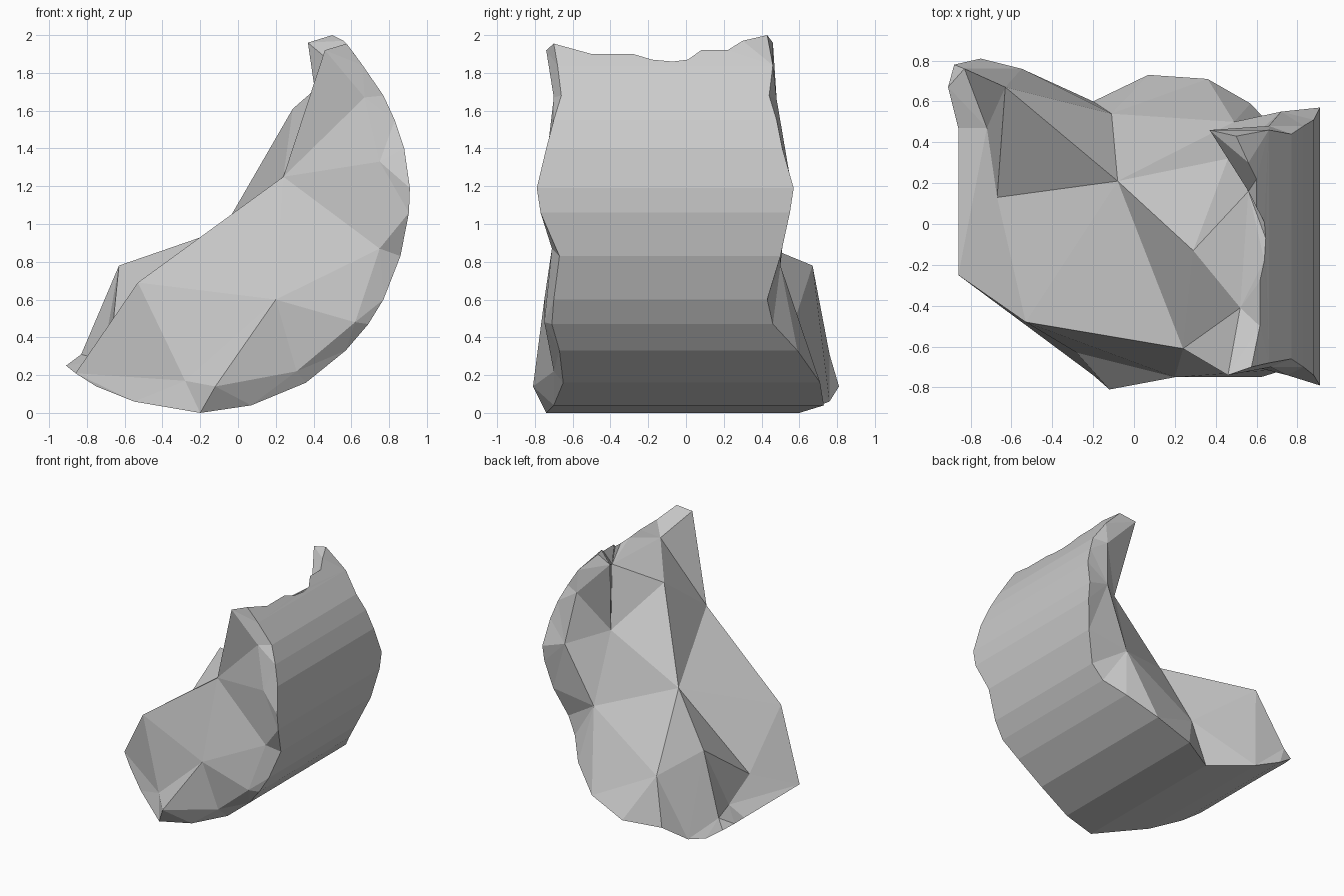
import bpy, bmesh
from mathutils import Vector

if "Cube" in bpy.data.objects:
    bpy.data.objects.remove(bpy.data.objects["Cube"])

bm = bmesh.new()
cache = {}


def vert(p):
    if p not in cache:
        cache[p] = bm.verts.new(p)
    return cache[p]


def face(*pts):
    pts = list(dict.fromkeys(pts))
    if len(pts) > 2:
        vs = [vert(p) for p in pts]
        if not bm.faces.get(vs):
            bm.faces.new(vs)


def stitch(a, b):
    """Join two point chains with triangles, taking the shorter diagonal."""
    i = j = 0
    dist = lambda p, q: (Vector(p) - Vector(q)).length
    while i < len(a) - 1 or j < len(b) - 1:
        da = dist(a[i + 1], b[j]) if i < len(a) - 1 else 1e9
        db = dist(a[i], b[j + 1]) if j < len(b) - 1 else 1e9
        if da <= db:
            face(a[i], b[j], a[i + 1])
            i += 1
        else:
            face(a[i], b[j], b[j + 1])
            j += 1


# Curved outer wall: x, z, front y, back y from the top to the low left end
rows = [(.66, 1.84, -.68, .46), (.77, 1.68, -.66, .44), (.83, 1.55, -.70, .48),
        (.88, 1.40, -.74, .51), (.91, 1.19, -.79, .57), (.905, 1.06, -.77, .55),
        (.86, .83, -.67, .50), (.77, .60, -.70, .43), (.69, .47, -.71, .46),
        (.57, .33, -.67, .59), (.36, .16, -.65, .71), (.07, .04, -.70, .73),
        (-.20, 0, -.74, .60), (-.55, .06, -.48, .76), (-.75, .14, -.33, .81)]
front = [(x, f, z) for x, z, f, b in rows]
back = [(x, b, z) for x, z, f, b in rows]

# Broken edges at both ends of the wall
top_edge = [(.575, -.70, 1.955), (.616, -.50, 1.90), (.616, -.28, 1.90),
            (.638, -.18, 1.87), (.645, -.07, 1.86), (.638, .01, 1.87), (.60, .08, 1.92),
            (.60, .22, 1.92), (.56, .30, 1.97), (.50, .43, 2.0)]
low_edge = [(-.86, -.25, .21), (-.86, .47, .21), (-.91, .67, .25), (-.88, .78, .23)]
stitch(top_edge, [front[0], back[0]])
for k in range(len(rows) - 1):
    face(front[k], front[k + 1], back[k + 1], back[k])
stitch(low_edge, [front[-1], back[-1]])
front = [top_edge[0]] + front + [low_edge[0]]
back = [top_edge[-1]] + back + [low_edge[-1]]

# Key points on the broken sides
tip_f, tip_b = (.46, -.74, 1.92), (.37, .46, 1.96)
shoulder, belly, knee = (.24, -.61, 1.25), (.20, -.75, .60), (-.53, -.48, .69)
crest, step, hub = (.52, -.41, 1.81), (.29, -.13, 1.61), (-.08, .21, .97)
rim, hollow, notch = (.56, .16, 1.80), (.46, .32, 1.345), (-.11, .54, .38)
dip, shelf = (-.67, .13, .39), (-.72, .47, .28)
flank, horn, heel = (.49, .50, .78), (-.63, .67, .78), (-.83, .76, .31)

# Front break
chips = [tip_f, (.67, -.70, 1.67), (.75, -.74, 1.33), (.75, -.71, .87),
         (.62, -.75, .48), (.31, -.70, .22), (-.12, -.81, .14),
         (-.28, -.63, .17), low_edge[0]]
stitch(front, chips)
stitch(chips, [tip_f, shoulder, belly, knee, low_edge[0]])
face(shoulder, belly, knee)

# Inner break
stitch([tip_f, shoulder, knee, low_edge[0]], [crest, step, hub, dip, shelf])
stitch(top_edge, [tip_f, crest, rim, tip_b])
face(crest, step, rim)
face(step, hollow, rim)
face(rim, hollow, tip_b)
face(step, hub, hollow)
stitch([hub], [hollow, flank, notch, horn])
stitch([hub, dip, shelf], [horn, heel])
stitch(low_edge, [low_edge[0], shelf, heel])

# Back break
spurs = [tip_b, (.66, .48, 1.66), (.72, .55, 1.25), flank]
stitch([tip_b, hollow, flank], spurs)
stitch(back, spurs + [notch, horn, heel])

bmesh.ops.recalc_face_normals(bm, faces=bm.faces[:])
mesh = bpy.data.meshes.new("broken_shell_chunk")
bm.to_mesh(mesh)
bm.free()
bpy.context.collection.objects.link(bpy.data.objects.new("broken_shell_chunk", mesh))
